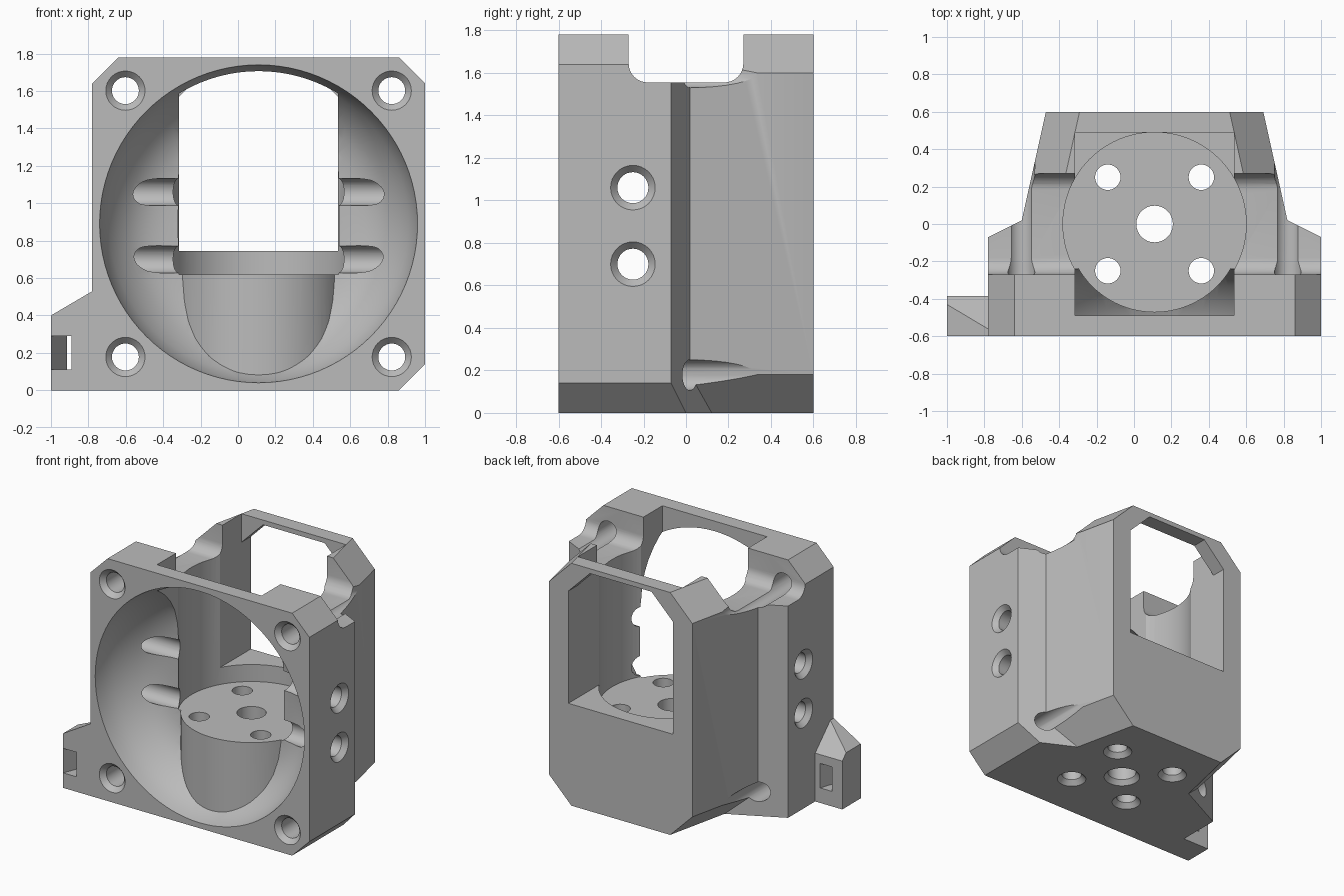
import bpy, bmesh, math
from mathutils import Vector, Matrix

cube = bpy.data.objects.get("Cube")
if cube:
    bpy.data.objects.remove(cube, do_unlink=True)

CX, CZ = 0.11, 0.89          # centre line and height of the duct

grey = bpy.data.materials.new("plain_grey")
grey.use_nodes = True
grey.diffuse_color = (0.5, 0.5, 0.5, 1)
grey.node_tree.nodes["Principled BSDF"].inputs["Base Color"].default_value = (0.5, 0.5, 0.5, 1)


def finish(name, bm):
    bmesh.ops.recalc_face_normals(bm, faces=bm.faces)
    me = bpy.data.meshes.new(name)
    bm.to_mesh(me)
    bm.free()
    me.materials.append(grey)
    ob = bpy.data.objects.new(name, me)
    bpy.context.collection.objects.link(ob)
    return ob


def loft(name, ring_a, ring_b):
    """Solid between two matching rings of points."""
    bm = bmesh.new()
    a = [bm.verts.new(p) for p in ring_a]
    b = [bm.verts.new(p) for p in ring_b]
    n = len(a)
    bm.faces.new(a)
    bm.faces.new(b[::-1])
    for i in range(n):
        j = (i + 1) % n
        bm.faces.new((a[i], b[i], b[j], a[j]))
    return finish(name, bm)


def prism(name, pts, axis, lo, hi):
    def put(p, t):
        q = list(p)
        q.insert("xyz".index(axis), t)
        return q
    return loft(name, [put(p, lo) for p in pts], [put(p, hi) for p in pts])


def revolve(name, profile, centre, direction, steps=48):
    """Spin (radius, distance) points about an axis; both ends are capped."""
    bm = bmesh.new()
    rot = Vector((0, 0, 1)).rotation_difference(Vector(direction)).to_matrix()
    rings = []
    for r, h in profile:
        rings.append([bm.verts.new(rot @ Vector((r * math.cos(t), r * math.sin(t), h)) + Vector(centre))
                      for t in (2 * math.pi * k / steps for k in range(steps))])
    for a, b in zip(rings, rings[1:]):
        for i in range(steps):
            j = (i + 1) % steps
            bm.faces.new((a[i], a[j], b[j], b[i]))
    bm.faces.new(rings[0])
    bm.faces.new(rings[-1][::-1])
    return finish(name, bm)


def combine(target, tool, op="DIFFERENCE"):
    tool.hide_render = True
    m = target.modifiers.new("bool", "BOOLEAN")
    m.operation, m.solver, m.object = op, "EXACT", tool
    bpy.context.view_layer.objects.active = target
    bpy.ops.object.modifier_apply(modifier=m.name)
    bpy.data.objects.remove(tool, do_unlink=True)


def screw_hole(centre, direction, r, rim, length):
    """Countersunk hole, starting on the surface."""
    combine(body, revolve("hole_cutter", [(rim + 0.02, -0.02), (rim, 0), (r, 0.035), (r, length)],
                          centre, direction, 32))


# Front block with clipped corners and sloping rear shoulders
body = prism("fan_duct_housing", [(-0.78, 0), (0.86, 0), (1, 0.14), (1, 1.64), (0.86, 1.78),
                                  (-0.64, 1.78), (-0.78, 1.64)], "y", -0.6, 0.45)
combine(body, prism("shoulder_cutter", [(-0.9, -0.7), (1.12, -0.7), (1.12, -0.13), (CX, 0.375),
                                        (-0.9, -0.13)], "z", -0.2, 2), "INTERSECT")


# Tapered rear body with clipped corners
def octagon(y):
    w, c = 0.71 - 0.222 * (y - 0.02), 0.18
    half = [(w - c, 0), (w, c), (w, 1.78 - c), (w - c, 1.78)]
    return [(CX + x, y, z) for x, z in half] + [(CX - x, y, z) for x, z in half[::-1]]


combine(body, loft("rear_body", octagon(-0.3), octagon(0.6)), "UNION")

# Side tab with an oblique slot for a tie
outer = [(-0.6, 0), (-0.6, 0.4), (-0.43, 0.4), (-0.385, 0.355), (-0.385, 0)]
inner = [(-0.6, 0), (-0.6, 0.541), (-0.573, 0.541), (-0.385, 0.355), (-0.385, 0)]
combine(body, loft("side_tab", [(-1, y, z) for y, z in outer], [(-0.76, y, z) for y, z in inner]), "UNION")
combine(body, prism("tie_slot_cutter", [(-1.004, -0.61), (-0.894, -0.61), (-0.816, -0.37), (-0.909, -0.37)],
                    "z", 0.11, 0.29))

# Round front bowl, wrapped around the pedestal
bowl = revolve("bowl_cutter", [(0.85, -0.7), (0.85, -0.6), (0.835, -0.53), (0.80, -0.455), (0.755, -0.39),
                               (0.70, -0.33), (0.64, -0.285), (0.57, -0.255), (0.50, -0.24), (0.43, -0.235)],
               (CX, 0, CZ), (0, 1, 0), 96)
combine(bowl, revolve("pedestal_keep", [(0.472, -0.5), (0.472, 0.62)], (CX, 0, 0), (0, 0, 1), 96))
combine(body, bowl)

# Vertical bore, top opening and rear window
combine(body, revolve("bore_cutter", [(0.49, 0.62), (0.49, 1.745)], (CX, 0, 0), (0, 0, 1), 96))
h = 0.425
combine(body, prism("top_opening_cutter", [(CX - h, -0.49), (CX + h, -0.49), (CX + h, 0.49), (CX - h, 0.49)],
                    "z", 0.745, 2))
combine(body, prism("window_cutter", [(CX - h, 0.745), (CX + h, 0.745), (CX + h, 1.57), (CX + h - 0.175, 1.745),
                                      (CX - h + 0.175, 1.745), (CX - h, 1.57)], "y", 0.3, 0.7))

# Cross slot over the top with rounded lower corners
s, r, floor = 0.27, 0.09, 1.555
arc = [(s - r + r * math.sin(t), floor + r - r * math.cos(t)) for t in (math.pi / 2 * k / 8 for k in range(9))]
combine(body, prism("cross_slot_cutter", arc + [(s, 2), (-s, 2)] + [(-y, z) for y, z in arc[::-1]], "x", -1.2, 1.2))

# Corner screw holes, side holes and base holes
for side in (-1, 1):
    for up in (-1, 1):
        screw_hole((CX + side * 0.712, -0.6, CZ + up * 0.712), (0, 1, 0), 0.072, 0.105, 1.3)
        screw_hole((CX + side * 0.25, up * 0.25, 0), (0, 0, 1), 0.068, 0.1, 0.7)
    for z in (0.70, 1.06):
        screw_hole((CX + side * 0.89, -0.25, z), (-side, 0, 0), 0.073, 0.105, 0.75)
screw_hole((CX, 0, 0), (0, 0, 1), 0.098, 0.125, 0.7)

# Smooth the curved walls, keep edges sharp
bpy.ops.object.select_all(action="DESELECT")
body.select_set(True)
bpy.context.view_layer.objects.active = body
bpy.ops.object.shade_smooth_by_angle(angle=math.radians(25))
